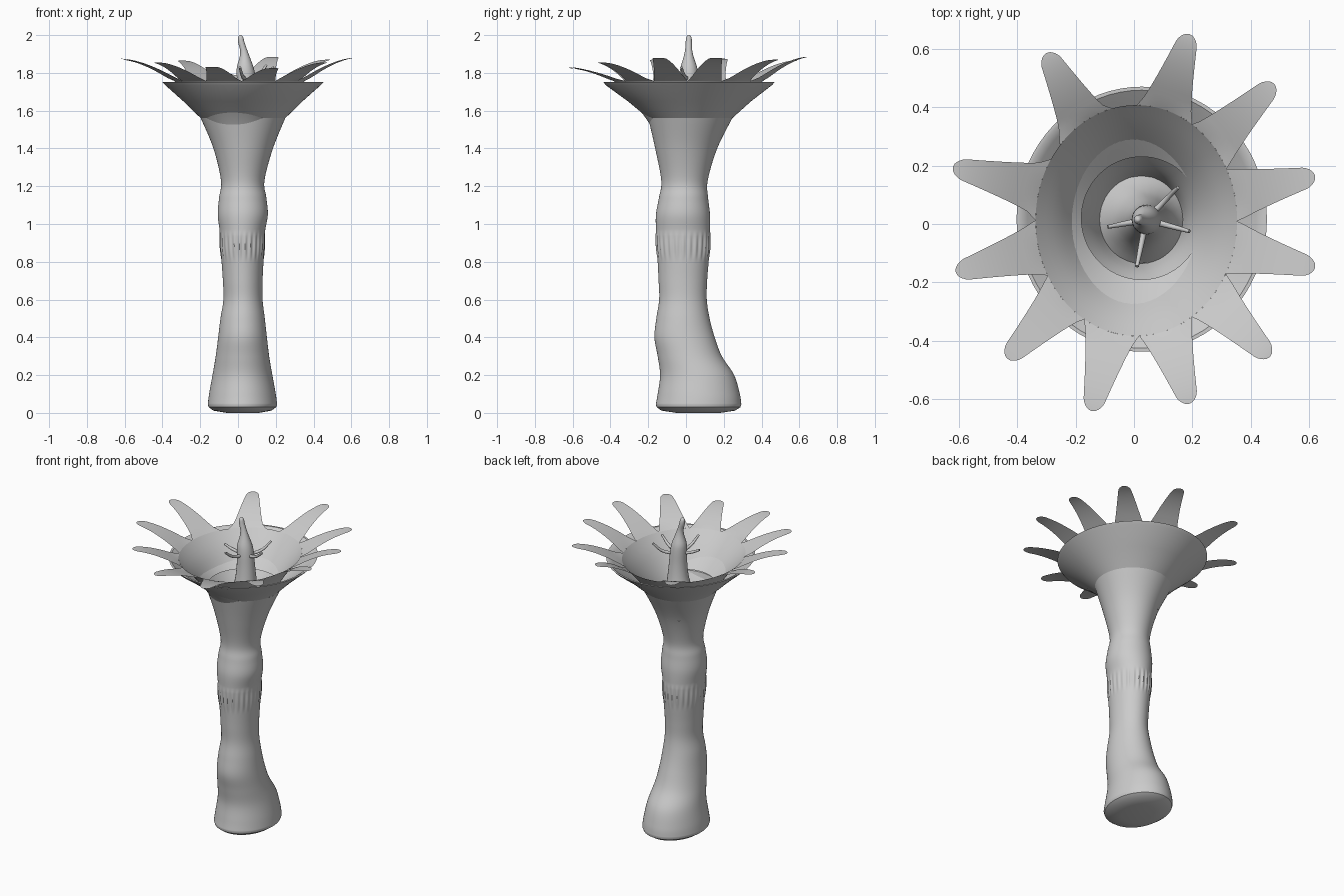
import bpy, math
from math import sin, cos, pi, atan2
from mathutils import Vector

if "Cube" in bpy.data.objects:
    bpy.data.objects.remove(bpy.data.objects["Cube"])


def make(name, verts, faces, angle=35):
    me = bpy.data.meshes.new(name)
    me.from_pydata(verts, [], faces)
    me.update()
    ob = bpy.data.objects.new(name, me)
    bpy.context.collection.objects.link(ob)
    bpy.ops.object.select_all(action='DESELECT')
    ob.select_set(True)
    bpy.context.view_layer.objects.active = ob
    bpy.ops.object.shade_smooth_by_angle(angle=math.radians(angle))
    return ob


def refine(rows, k):
    """Catmull-Rom interpolation of table rows."""
    out = []
    for i in range(len(rows) - 1):
        p = [rows[max(0, min(len(rows) - 1, i + d))] for d in (-1, 0, 1, 2)]
        for j in range(k):
            t = j / k
            out.append([0.5 * (2*b + (c - a)*t + (2*a - 5*b + 4*c - d)*t*t
                               + (3*b - a - 3*c + d)*t**3) for a, b, c, d in zip(*p)])
    return out + [list(rows[-1])]


def loft(name, rows, n=64, cap0=False, cap1=False, ripple=None, angle=35):
    """Rows are z, x min, x max, y min, y max of elliptical rings."""
    v, f = [], []
    for z, x0, x1, y0, y1 in rows:
        for i in range(n):
            a = 2 * pi * i / n
            s = 1 + (ripple(z, a) if ripple else 0)
            v.append(((x0 + x1)/2 + (x1 - x0)/2*cos(a)*s,
                      (y0 + y1)/2 + (y1 - y0)/2*sin(a)*s, z))
    for r in range(len(rows) - 1):
        for i in range(n):
            j = (i + 1) % n
            f.append((r*n + i, r*n + j, r*n + n + j, r*n + n + i))
    if cap0:
        f.append(tuple(reversed(range(n))))
    if cap1:
        f.append(tuple(range(len(v) - n, len(v))))
    return make(name, v, f, angle)


# Stalk with a ribbed band
stalk = [(.045, -.16, .207, -.16, .293), (.1, -.153, .2, -.15, .285), (.2, -.135, .182, -.137, .255),
         (.3, -.118, .165, -.15, .19), (.4, -.105, .153, -.167, .152), (.5, -.093, .142, -.157, .125),
         (.6, -.077, .13, -.142, .11), (.7, -.08, .13, -.145, .112), (.8, -.087, .135, -.15, .12),
         (.88, -.094, .14, -.157, .127), (.96, -.097, .143, -.159, .128), (1.05, -.107, .158, -.159, .127),
         (1.14, -.1, .15, -.143, .117), (1.23, -.09, .14, -.131, .115), (1.4, -.13, .185, -.163, .165),
         (1.56, -.197, .25, -.2, .245)]


def ribs(z, a):
    t = (z - .81) / .145
    return .045 * sin(pi * t) ** .7 * (.5 * cos(26 * a)) + .012 * t if 0 < t < 1 else 0


base = [(.0, -.06, .11, -.05, .18), (.012, -.13, .177, -.13, .26), (.03, -.155, .202, -.155, .288)]
loft("stalk", base + refine(stalk, 6), 156, cap0=True, ripple=ribs)

# Flared outer cup with a thin rim
loft("outer_cup", [(1.56, -.197, .25, -.2, .245), (1.65, -.29, .342, -.308, .345),
                   (1.735, -.385, .438, -.425, .455), (1.752, -.402, .455, -.437, .47),
                   (1.752, -.39, .443, -.425, .458), (1.735, -.365, .418, -.405, .435),
                   (1.65, -.27, .322, -.288, .325), (1.57, -.18, .233, -.19, .23)], 72)

# Inner funnel
CX, CY, RX, RY, ZR = .008, .012, .345, .395, 1.757
funnel = [(1.40, -.115, .165, -.135, .165), (1.48, -.145, .185, -.165, .19),
          (1.57, -.195, .225, -.22, .25), (1.67, -.26, .285, -.3, .33),
          (ZR, CX - RX, CX + RX, CY - RY, CY + RY)]
loft("inner_funnel", refine(funnel, 4), 72)

# Eleven petals growing from the funnel rim: tip x, y, z
tips = [(.62, .165, 1.88), (.48, .48, 1.87), (.19, .65, 1.885), (-.3, .585, 1.865), (-.62, .195, 1.875),
        (-.61, -.165, 1.87), (-.435, -.46, 1.855), (-.145, -.64, 1.832), (.19, -.615, 1.825),
        (.465, -.455, 1.855), (.62, -.15, 1.88)]
angs = [atan2((t[1] - CY) / RY, (t[0] - CX) / RX) for t in tips]


def gap(a, b):
    return (b - a) % (2 * pi)


NS, NW = 18, 8
for k, tip in enumerate(tips):
    lo = angs[k] - min(.31, gap(angs[k - 1], angs[k]) / 2)
    hi = angs[k] + min(.31, gap(angs[k], angs[(k + 1) % 11]) / 2)
    mid = (lo + hi) / 2
    foot = Vector((CX + RX * cos(mid), CY + RY * sin(mid)))
    axis = Vector(tip[:2]) - foot
    side = Vector((-axis.y, axis.x)).normalized()
    v, f = [], []
    for i in range(NS + 1):
        s = 1 - (1 - i / NS) ** 1.6
        w = (.092 - .062 * s ** .8) * math.sqrt(max(0, 1 - max(0, (s - .86) / .14) ** 2)) + .0005
        blend = max(0, 1 - s / .12) ** 2
        for j in range(NW + 1):
            u = 2 * j / NW - 1
            a = lo + (hi - lo) * j / NW
            rim = Vector((CX + RX * cos(a), CY + RY * sin(a)))
            p = (foot + axis * s + side * (w * u)).lerp(rim, blend)
            z = ZR + (tip[2] - ZR) * (1 - (1 - s) ** 1.6)
            v.append((p.x, p.y, z))
    for i in range(NS):
        for j in range(NW):
            q = i * (NW + 1) + j
            f.append((q, q + NW + 1, q + NW + 2, q + 1))
    make(f"petal_{k + 1}", v, f, 60)

# Central pistil with a flared foot: z, x, y, radius
pistil = [(1.40, .025, .015, .15), (1.44, .028, .015, .118), (1.5, .035, .015, .088), (1.6, .045, .015, .065),
          (1.7, .046, .015, .054), (1.78, .042, .015, .05), (1.83, .038, .015, .044), (1.88, .036, .014, .028),
          (1.92, .03, .014, .019), (1.96, .018, .015, .017), (1.988, .014, .015, .014), (2.0, .014, .015, .005)]
loft("pistil", refine([(z, x - r, x + r, y - r, y + r) for z, x, y, r in pistil], 3), 24, cap1=True, angle=60)

# Four curved stamens
for k, (x, y, z) in enumerate([(.15, .125, 1.84), (.19, -.025, 1.83), (.01, -.145, 1.83), (-.09, -.01, 1.81)]):
    cu = bpy.data.curves.new(f"stamen_{k + 1}", 'CURVE')
    cu.dimensions = '3D'
    cu.bevel_depth = .01
    cu.bevel_resolution = 2
    cu.use_fill_caps = True
    sp = cu.splines.new('BEZIER')
    sp.bezier_points.add(2)
    c = Vector((.042, .015, 1.765))
    t = Vector((x, y, z))
    m = c.lerp(t, .6)
    m.z = 1.785
    for b, p, r in zip(sp.bezier_points, (c, m, t), (1.2, .9, .65)):
        b.co, b.radius = p, r
        b.handle_left_type = b.handle_right_type = 'AUTO'
    bpy.context.collection.objects.link(bpy.data.objects.new(f"stamen_{k + 1}", cu))
